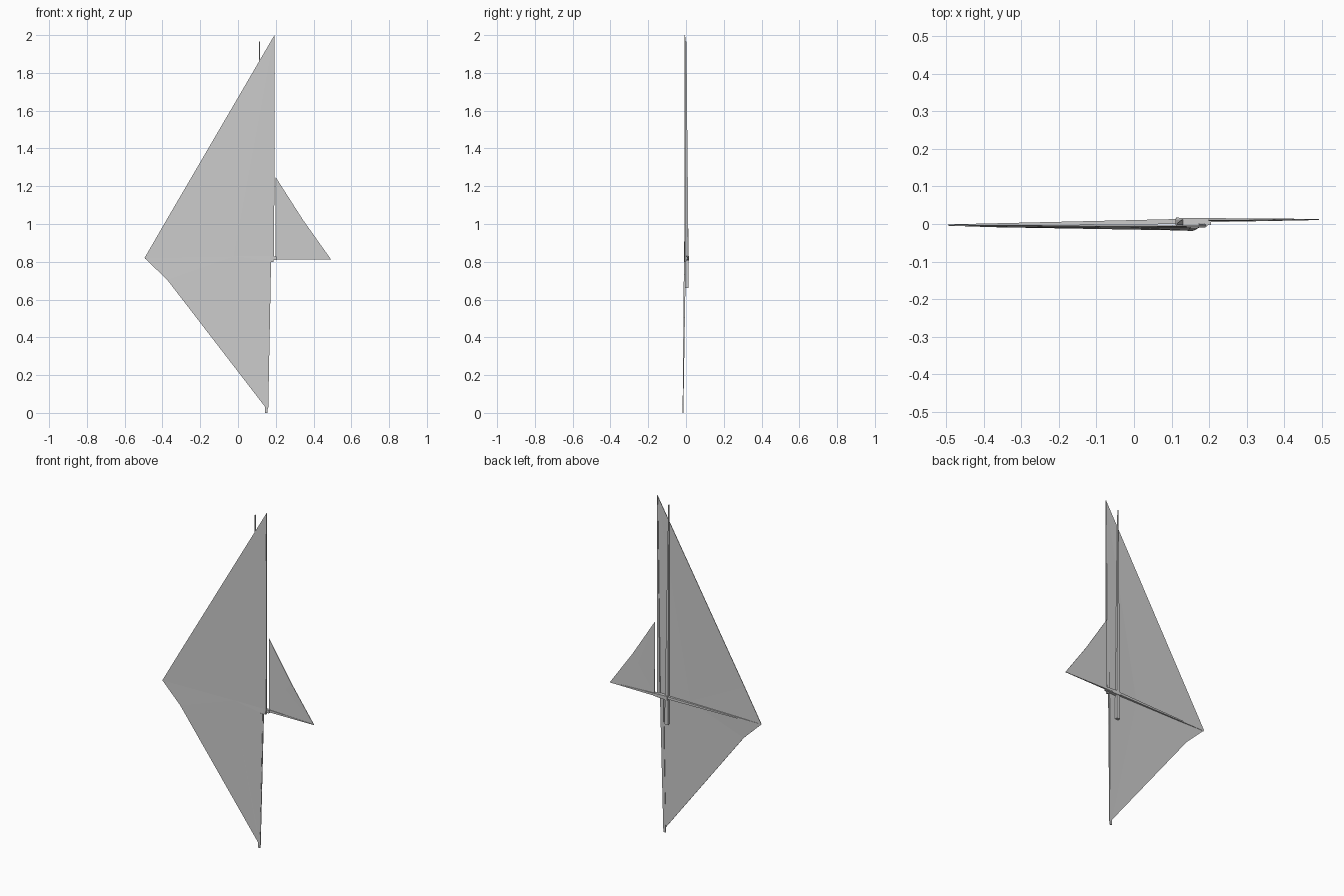
import bpy, bmesh
from mathutils import Vector

if "Cube" in bpy.data.objects:
    bpy.data.objects.remove(bpy.data.objects["Cube"])


def make_mesh(name, verts, faces):
    mesh = bpy.data.meshes.new(name)
    mesh.from_pydata(verts, [], faces)
    bm = bmesh.new()
    bm.from_mesh(mesh)
    bmesh.ops.recalc_face_normals(bm, faces=bm.faces)
    bm.to_mesh(mesh)
    bm.free()
    ob = bpy.data.objects.new(name, mesh)
    bpy.context.collection.objects.link(ob)
    return ob


def sheet(name, outline, thick):
    """Thin flat-faced panel from (x, y, z) outline points, fanned from an inner point."""
    n = len(outline)
    c = sum((Vector(p) for p in outline), Vector()) / n
    ring = outline + [tuple(c)]
    verts = [(x, y + s * thick / 2, z) for s in (-1, 1) for x, y, z in ring]
    m = n + 1
    faces = []
    for i in range(n):
        j = (i + 1) % n
        faces += [(i, j, n), (m + j, m + i, m + n), (i, m + i, m + j, j)]
    return make_mesh(name, verts, faces)


def spar(name, a, b, size_a, size_b):
    """Tapered four-sided bar; sizes are (width across, depth in y)."""
    a, b = Vector(a), Vector(b)
    side = (b - a).cross(Vector((0, 1, 0))).normalized()
    verts = []
    for p, (w, d) in ((a, size_a), (b, size_b)):
        for s, t in ((-1, -1), (1, -1), (1, 1), (-1, 1)):
            verts.append(p + side * s * w / 2 + Vector((0, t * d / 2, 0)))
    faces = [(0, 1, 2, 3), (7, 6, 5, 4)]
    faces += [(i, (i + 1) % 4, (i + 1) % 4 + 4, i + 4) for i in range(4)]
    return make_mesh(name, verts, faces)


# Large front panel
sheet("main_panel", [
    (0.193, -0.006, 2.0), (0.193, -0.006, 1.25), (0.190, -0.006, 0.83),
    (0.175, -0.007, 0.80), (0.160, -0.016, 0.02), (0.145, -0.016, 0.03),
    (-0.375, -0.007, 0.705), (-0.495, -0.003, 0.82), (-0.385, -0.004, 1.01)], 0.003)

# Small side panel
sheet("side_panel", [
    (0.198, 0.009, 1.25), (0.345, 0.010, 1.02), (0.492, 0.012, 0.813),
    (0.198, 0.010, 0.813)], 0.003)

# Long edge spar and tail tip
spar("upper_edge_spar", (0.180, -0.004, 0.80), (0.190, -0.005, 1.99), (0.018, 0.010), (0.004, 0.006))
spar("lower_edge_spar", (0.160, -0.006, 0.80), (0.150, -0.016, 0.0), (0.020, 0.010), (0.014, 0.004))

# Rear upright rod
spar("rear_mast", (0.121, 0.006, 0.66), (0.113, 0.000, 1.965), (0.022, 0.016), (0.005, 0.005))

# Crossbar on both sides of the hub
spar("long_crossbar", (0.15, 0.007, 0.820), (-0.492, -0.003, 0.818), (0.016, 0.014), (0.005, 0.004))
spar("short_crossbar", (0.15, 0.010, 0.820), (0.492, 0.012, 0.813), (0.016, 0.012), (0.003, 0.003))

# Hub joining rod, crossbar and spar
spar("hub", (0.112, 0.005, 0.818), (0.205, 0.005, 0.818), (0.024, 0.024), (0.018, 0.016))
